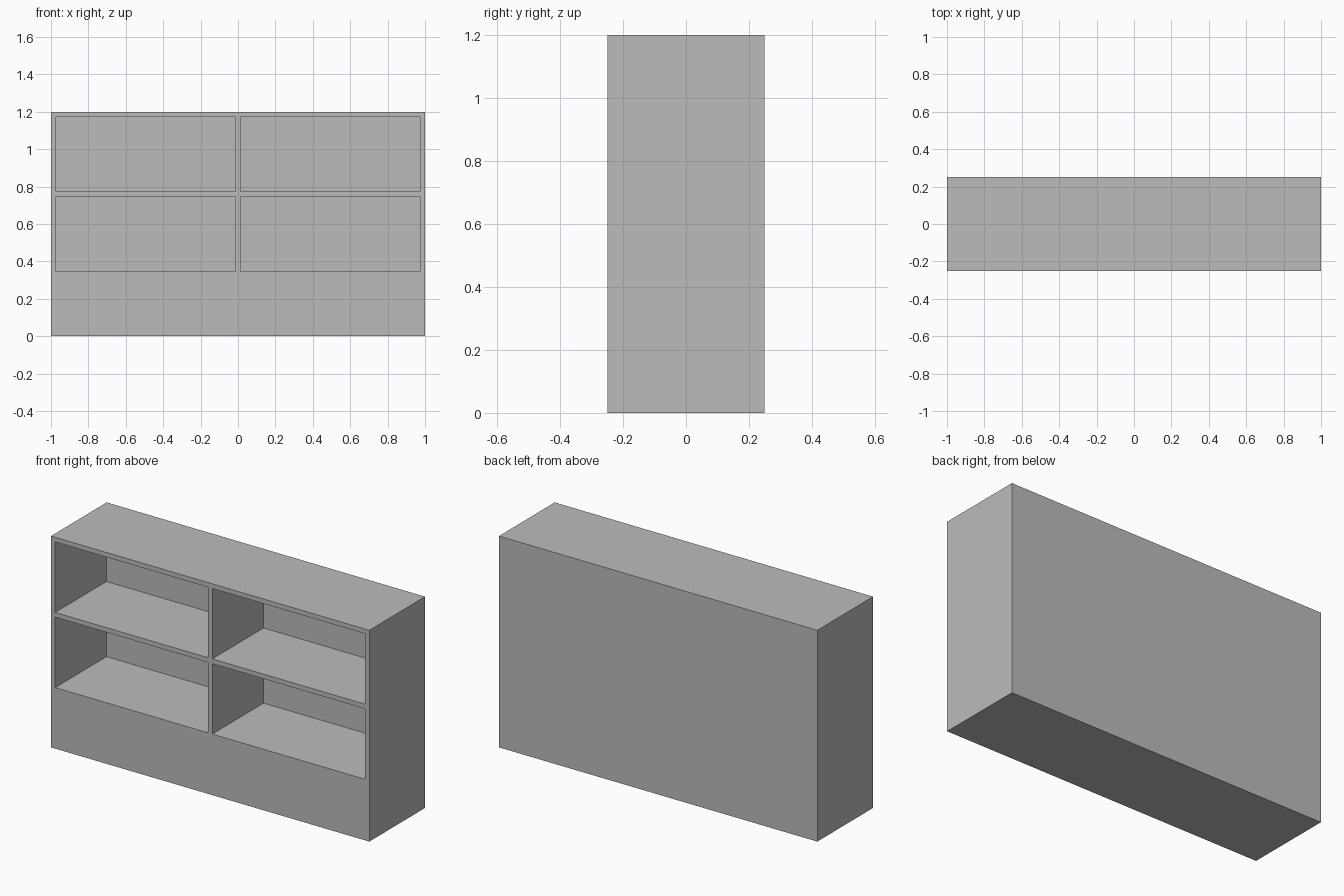
import bpy
import bmesh
from mathutils import Vector

cube = bpy.data.objects.get("Cube")
if cube:
    bpy.data.objects.remove(cube, do_unlink=True)

WIDTH, DEPTH, HEIGHT = 2.0, 0.5, 1.2
BOARD = 0.0267      # thickness of the frame and dividers
BACK = 0.04         # thickness of the back panel
BAY_H = 0.4         # height of each open bay
BAY_W = (WIDTH - 3 * BOARD) / 2

# Plain grey finish
grey = bpy.data.materials.new("plain grey")
grey.use_nodes = True
colour = (0.5, 0.5, 0.5, 1.0)
grey.diffuse_color = colour
grey.node_tree.nodes["Principled BSDF"].inputs["Base Color"].default_value = colour


def box(name, lo, hi):
    """Axis-aligned box between two corners."""
    lo, hi = Vector(lo), Vector(hi)
    mesh = bpy.data.meshes.new(name)
    bm = bmesh.new()
    bmesh.ops.create_cube(bm, size=1)
    bmesh.ops.scale(bm, vec=hi - lo, verts=bm.verts)
    bmesh.ops.translate(bm, vec=(lo + hi) / 2, verts=bm.verts)
    bm.to_mesh(mesh)
    bm.free()
    obj = bpy.data.objects.new(name, mesh)
    bpy.context.collection.objects.link(obj)
    mesh.materials.append(grey)
    return obj


# Solid cabinet body
cabinet = box("shelf_cabinet", (-WIDTH / 2, -DEPTH / 2, 0), (WIDTH / 2, DEPTH / 2, HEIGHT))

# Four open bays cut in from the front: two columns, two rows
cutters = []
for row in range(2):
    top = HEIGHT - BOARD - row * (BAY_H + BOARD)
    for side in (-1, 1):
        inner, outer = side * BOARD / 2, side * (BOARD / 2 + BAY_W)
        cutters.append(box("bay_cutter",
                           (min(inner, outer), -DEPTH, top - BAY_H),
                           (max(inner, outer), DEPTH / 2 - BACK, top)))

for cutter in cutters:
    cut = cabinet.modifiers.new("open bay", "BOOLEAN")
    cut.operation = "DIFFERENCE"
    cut.solver = "EXACT"
    cut.object = cutter

# Bake the cuts and drop the cutters
bpy.context.view_layer.update()
evaluated = cabinet.evaluated_get(bpy.context.evaluated_depsgraph_get())
finished = bpy.data.meshes.new_from_object(evaluated)
cabinet.modifiers.clear()
cabinet.data = finished
for cutter in cutters:
    bpy.data.objects.remove(cutter, do_unlink=True)
